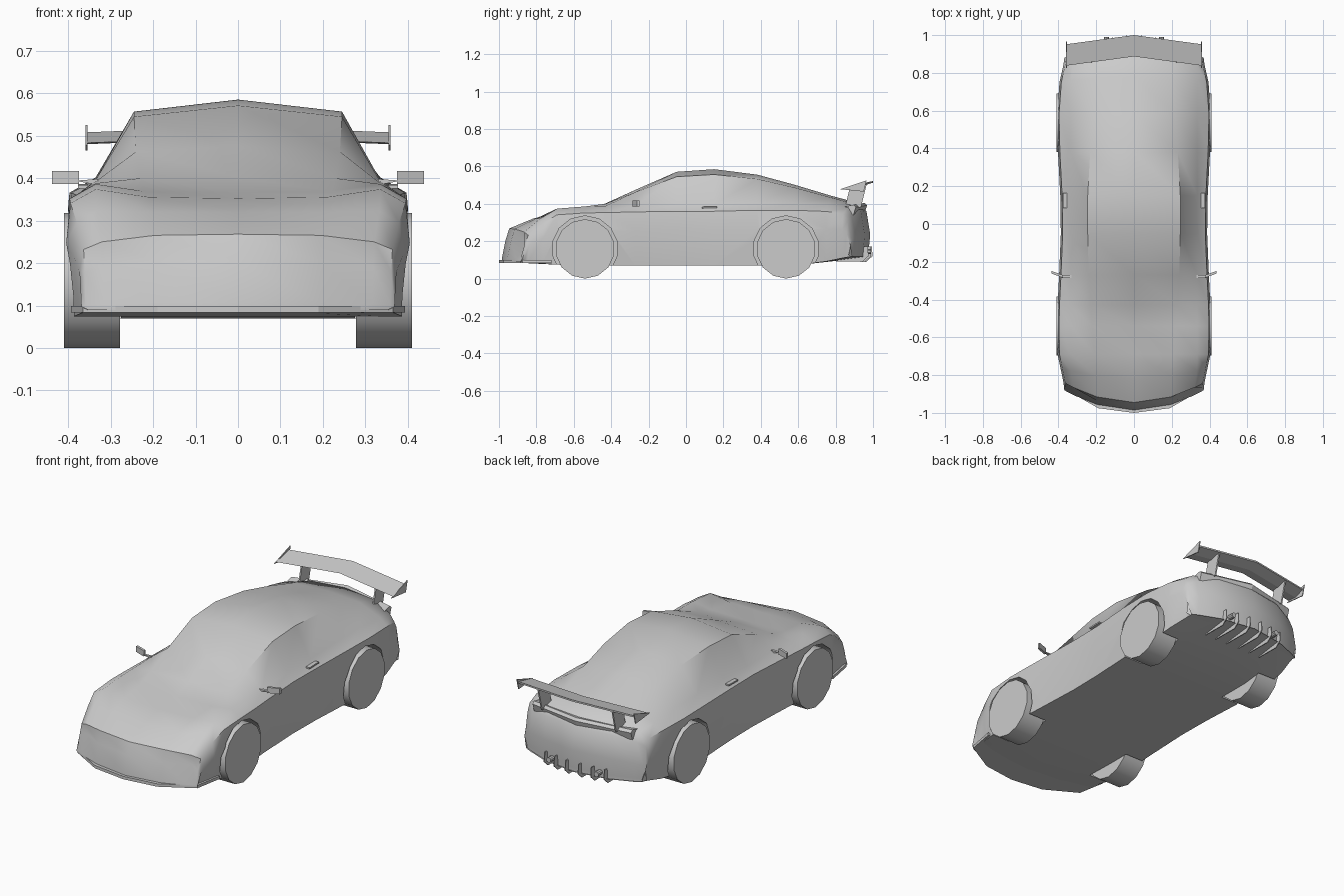
import bpy, bmesh, math
from mathutils import Vector

if "Cube" in bpy.data.objects:
    bpy.data.objects.remove(bpy.data.objects["Cube"])


def finish(name, bm, mirror=False, smooth=None):
    bmesh.ops.recalc_face_normals(bm, faces=bm.faces)
    me = bpy.data.meshes.new(name)
    bm.to_mesh(me)
    bm.free()
    ob = bpy.data.objects.new(name, me)
    bpy.context.collection.objects.link(ob)
    if mirror:
        ob.modifiers.new("mirror", 'MIRROR')
    if smooth:
        shade(ob, smooth)
    return ob


def shade(ob, angle):
    bpy.ops.object.select_all(action='DESELECT')
    bpy.context.view_layer.objects.active = ob
    ob.select_set(True)
    bpy.ops.object.shade_smooth_by_angle(angle=math.radians(angle))


def loft(name, rings, **kw):
    """Skin equal-length closed rings and cap both ends with strips."""
    bm = bmesh.new()
    vs = [[bm.verts.new(p) for p in r] for r in rings]
    n = len(rings[0])
    for a, b in zip(vs, vs[1:]):
        for i in range(n):
            j = (i + 1) % n
            bm.faces.new((a[i], a[j], b[j], b[i]))
    for r in (vs[0], vs[-1]):
        for i in range(n // 2):
            ids = dict.fromkeys((i, i + 1, n - i - 1, (n - i) % n))
            bm.faces.new([r[k] for k in ids])
    return finish(name, bm, **kw)


def prism(name, pts, vec, **kw):
    """Extrude a flat polygon along a vector."""
    bm = bmesh.new()
    a = [bm.verts.new(p) for p in pts]
    f = bm.faces.new(a)
    new = bmesh.ops.extrude_face_region(bm, geom=[f], use_keep_orig=True)['geom']
    bmesh.ops.translate(bm, vec=vec, verts=[v for v in new if isinstance(v, bmesh.types.BMVert)])
    return finish(name, bm, **kw)


def plate(name, x, thick, side, **kw):
    """Side profile of (y, z) points given thickness along x, on both sides."""
    return prism(name, [(x, y, z) for y, z in side], (thick, 0, 0), mirror=True, **kw)


def disc(y, z, r, sides):
    turns = [2 * math.pi * (i + .5) / sides for i in range(sides)]
    return [(y + r * math.cos(t), z + r * math.sin(t)) for t in turns]


def ramp(v, a, b):
    return min(1, max(0, (v - a) / (b - a)))


# Body: station y, glass-base height, centreline height
PROFILE = [(-.985, .103, .106), (-.965, .19, .205), (-.945, .25, .268), (-.82, .322, .32),
           (-.69, .374, .352), (-.54, .386, .366), (-.43, .388, .402), (-.27, .392, .475),
           (-.05, .396, .571), (.15, .396, .585), (.38, .402, .556), (.58, .402, .502),
           (.78, .392, .442), (.93, .375, .402), (.965, .33, .36), (.985, .22, .235),
           (.975, .134, .136)]
rings = []
for k, (y, zg, zt) in enumerate(PROFILE):
    far = abs(y)
    zb = .07 + (.05 if y > 0 else .02) * ramp(far, .6, 1)
    w = .397 - .01 * math.cos(5.6 * y) - .022 * ramp(far, .7, 1)
    wg, wr = .335 - .02 * ramp(far, .8, 1), .245 - .05 * ramp(far, .2, .9)
    zs, zr = zb + .89 * (zg - zb), zt - .15 * (zt - zg)
    bend = .1 * (ramp(-y, .7, .94) - ramp(y, .72, .96))
    half = [(w, zb + .65 * (zs - zb)), (w - .01, zs), (wg, zg), (wr, zr), (0, zt)]
    low = [(0, zb), (wr, zb), (wg, zb), (w - .018, zb)]
    ring = half + [(-x, z) for x, z in half[3::-1]]
    ring += [(-x, z) for x, z in low[:0:-1]] + low
    dent = lambda x, z: .035 if k == 1 and abs(x) == wg and z > zb else 0   # front intakes
    rings.append([(x, y + bend * (x / .36) ** 2 + dent(x, z), z) for x, z in ring])
body = loft("body", rings)

# Wheels, with arches cut from the body
for label, y in (("front_wheels", -.54), ("rear_wheels", .535)):
    plate(label, .278, .132, disc(y, .159, .159, 14), smooth=35)
    for s in (-1, 1):
        cut = prism("arch_cutter", [(s * .275, *p) for p in disc(y, .16, .176, 14)], (s * .25, 0, 0))
        m = body.modifiers.new("arch", 'BOOLEAN')
        m.operation, m.solver, m.object = 'DIFFERENCE', 'EXACT', cut
        bpy.context.view_layer.objects.active = body
        bpy.ops.object.modifier_apply(modifier=m.name)
        bpy.data.objects.remove(cut)
shade(body, 42)

# Front lip
edge = [(.19, -.975), (.365, -.875), (.393, -.72)]
outline = [(0, -1)] + edge + [(-x, y) for x, y in edge[::-1]]
prism("front_lip", [(x, y, .083) for x, y in outline], (0, 0, .016))


def blade(name, span, sweep, drop, section):
    """Swept spoiler: one (y, z) section, moved forward and down at the tips."""
    loft(name, [[(s * span, y - sweep * abs(s), z - drop * abs(s)) for y, z in section]
                for s in (-1, 0, 1)])


# Rear wing, its endplates and supports, and the ducktail below
blade("rear_wing", .355, .048, .014, [(.887, .497), (1, .522), (1, .513), (.94, .494)])
blade("ducktail", .30, .06, .01, [(.87, .385), (.955, .405), (.968, .392), (.955, .35)])
plate("wing_endplates", .354, .005, [(.825, .478), (.965, .525), (.95, .465)])
plate("wing_supports", .222, .008, [(.85, .38), (.935, .38), (.965, .5), (.875, .483)])

# Diffuser fins and exhaust tips
for x in (.037, .11, .18):
    d = .7 * x * x
    plate("diffuser_fins", x, .005, [(.8, .092), (.965 - d, .09), (.998 - d, .12), (.995 - d, .172), (.94, .172)])
prism("exhaust_tips", [(.145 + a, .93, b) for a, b in disc(0, .145, .014, 10)],
      (0, .06, 0), mirror=True)

# Door mirrors on stalks, and door handles
prism("door_mirrors", [(.375, -.285, .386), (.438, -.262, .386), (.438, -.262, .417), (.375, -.285, .417)],
      (0, .014, 0), mirror=True)
prism("mirror_stalks", [(.33, -.285, .384), (.385, -.285, .394), (.33, -.285, .398)],
      (0, .014, 0), mirror=True)
plate("door_handles", .355, .022, [(.085, .376), (.165, .378), (.165, .386), (.085, .384)])
